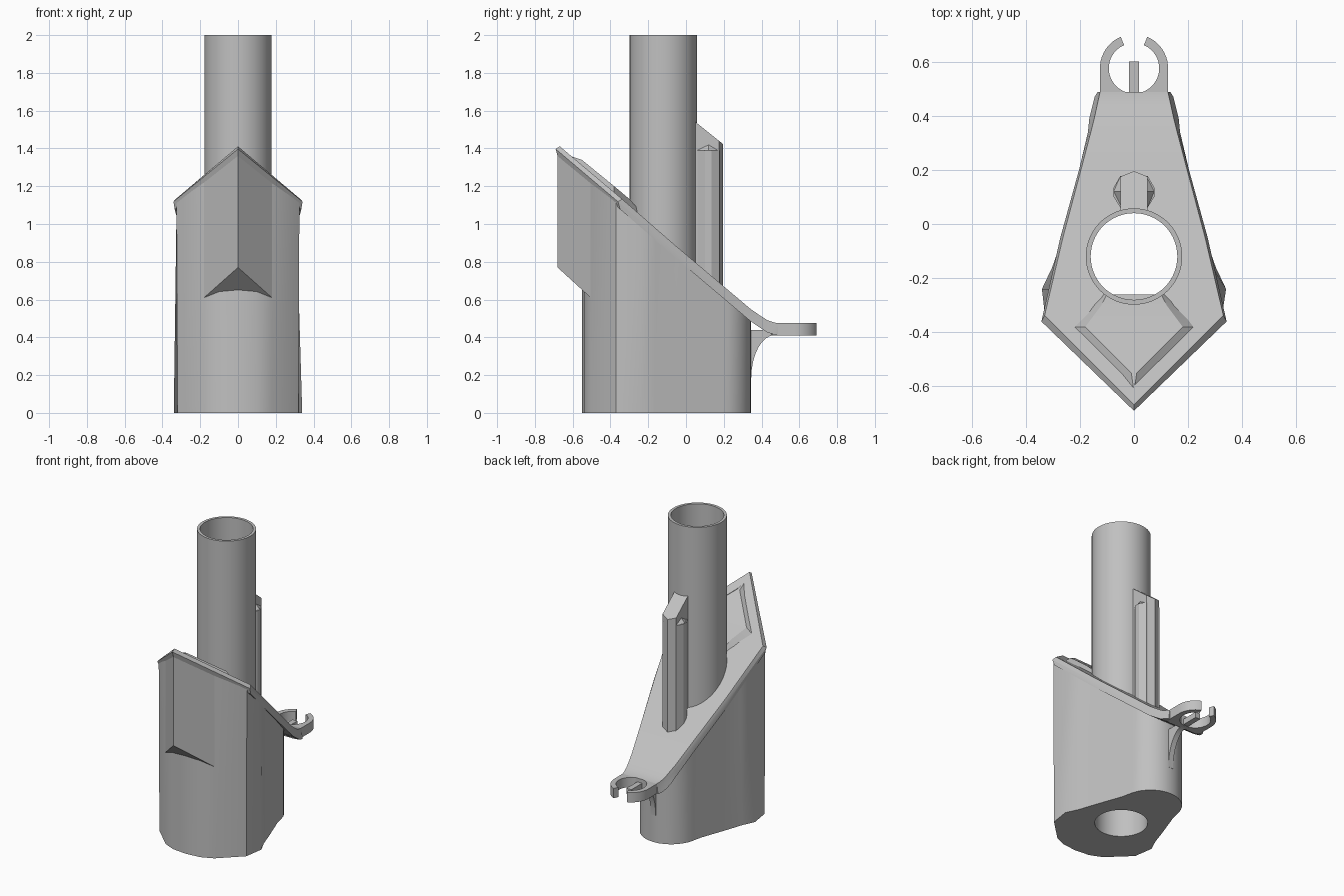
import bpy, bmesh, math
from math import sin, cos, pi

if "Cube" in bpy.data.objects:
    bpy.data.objects.remove(bpy.data.objects["Cube"])

GREY = (0.53, 0.53, 0.53, 1)
mat = bpy.data.materials.new("plain grey")
mat.use_nodes = True
mat.diffuse_color = GREY
mat.node_tree.nodes["Principled BSDF"].inputs["Base Color"].default_value = GREY


def skin(name, sections, closed=False, angle=25):
    """Join equal-length cross-sections into one solid."""
    bm = bmesh.new()
    rings = [[bm.verts.new(p) for p in s] for s in sections]
    n = len(rings[0])
    pairs = list(zip(rings, rings[1:]))
    if closed:
        pairs.append((rings[-1], rings[0]))
    else:
        bm.faces.new(rings[0])
        bm.faces.new(rings[-1])
    for a, b in pairs:
        for i in range(n):
            j = (i + 1) % n
            bm.faces.new((a[i], a[j], b[j], b[i]))
    bmesh.ops.remove_doubles(bm, verts=bm.verts, dist=1e-5)
    bmesh.ops.recalc_face_normals(bm, faces=bm.faces)
    mesh = bpy.data.meshes.new(name)
    bm.to_mesh(mesh)
    bm.free()
    mesh.materials.append(mat)
    ob = bpy.data.objects.new(name, mesh)
    bpy.context.collection.objects.link(ob)
    activate(ob)
    bpy.ops.object.shade_smooth_by_angle(angle=math.radians(angle))
    return ob


def activate(ob):
    bpy.ops.object.select_all(action="DESELECT")
    ob.select_set(True)
    bpy.context.view_layer.objects.active = ob


def box(y, xb, xt, zb, zt):
    """Symmetric four-point section at depth y."""
    return [(-xb, y, zb), (xb, y, zb), (xt, y, zt), (-xt, y, zt)]


def slope(y):
    """Height of the sloping deck."""
    return 1.405 - 0.845 * (y + 0.67)


TUBE_Y = -0.12

# Body: depth, half width at the foot, half width under the deck
stations = [(-0.55, 0, 0), (-0.54, 0.1, 0.1), (-0.505, 0.18, 0.18),
            (-0.37, 0.32, 0.325), (-0.24, 0.34, 0.31), (-0.16, 0.302, 0.29),
            (-0.05, 0.265, 0.262), (0.13, 0.2, 0.21)]
for k in range(1, 9):
    a = k * pi / 16
    w = 0.19 * cos(a) if k < 8 else 0
    stations.append((0.155 + 0.19 * sin(a), w, w))
body = skin("body", [box(y, b, t, 0, slope(y) - 0.04) for y, b, t in stations])

# Overhanging prow with its slanted underside
skin("prow", [box(y, x, x, 0.77 - 0.914 * (y + 0.68), slope(y) - 0.04)
              for y, x in [(-0.68, 0), (-0.505, 0.18)]])

# Deck: sloping plate that levels out at the back
deck_rows = [(-0.69, 0, 0), (-0.36, 0.342, 0.335), (-0.05, 0.272, 0.268),
             (0.2, 0.203, 0.203), (0.34, 0.165, 0.17), (0.39, 0.152, 0.165),
             (0.43, 0.143, 0.155), (0.47, 0.134, 0.145), (0.487, 0.13, 0.135)]
bend = {0.39: 0.517, 0.43: 0.491, 0.47: 0.478, 0.487: 0.475}
sections = []
for y, w, low in deck_rows:
    z = bend.get(y, slope(y))
    inset = 0.022 if y < -0.3 else 0
    top = w * 0.965
    sections.append([(-low, y + inset / 2, z - 0.065), (low, y + inset / 2, z - 0.065),
                     (w, y, z - 0.025), (top, y + inset, z - inset * 0.5),
                     (-top, y + inset, z - inset * 0.5), (-w, y, z - 0.025)])
deck = skin("deck", sections)

# Raised pad in front of the tube
pad = []
for y, xb, xt, h in [(-0.62, 0, 0, 0.0), (-0.55, 0.07, 0.01, 0.035),
                     (-0.38, 0.24, 0.18, 0.04), (-0.3, 0.16, 0.12, 0.04),
                     (-0.26, 0.12, 0.1, 0.03)]:
    pad.append(box(y, xb, xt, slope(y) - 0.01, slope(y) + h))
skin("raised_pad", pad, angle=15)


# Upright tube
def ring_section(a, inner, outer, low, high):
    return [(r * cos(a), TUBE_Y + r * sin(a), z)
            for r, z in [(inner, low), (outer, low), (outer, high), (inner, high)]]


turns = [2 * pi * k / 64 for k in range(64)]
skin("tube", [ring_section(a, 0.16, 0.178, 0, 2) for a in turns], closed=True)

# Bore through the body and deck
bpy.ops.mesh.primitive_cylinder_add(vertices=64, radius=0.166, depth=4,
                                    location=(0, TUBE_Y, 0))
cutter = bpy.context.object
cutter.name = "bore_cutter"
cutter.hide_render = True
for ob in (body, deck):
    activate(ob)
    mod = ob.modifiers.new("bore", "BOOLEAN")
    mod.operation = "DIFFERENCE"
    mod.solver = "EXACT"
    mod.object = cutter
    # keep the cut ahead of any shading modifier
    bpy.ops.object.modifier_move_to_index(modifier=mod.name, index=0)
    bpy.ops.object.modifier_apply(modifier=mod.name)
bpy.data.objects.remove(cutter)

# Rear rib on the tube, with a slanted top
skin("rear_rib", [box(y, x, x, slope(y) - 0.04, 1.54 - 0.8 * (y - 0.05))
                  for y, x in [(0.047, 0.05), (0.175, 0.05), (0.195, 0)]])

# Chamfered cheeks on both sides of the rib
skin("rib_cheeks", [box(y, x, x, slope(y) - 0.04, z)
                    for y, x, z in [(0.06, 0.05, 1.39), (0.1, 0.075, 1.39),
                                    (0.135, 0.075, 1.39), (0.178, 0.05, 1.39)]])
skin("cheek_caps", [box(y, x, 0.045, 1.39, z)
                    for y, x, z in [(0.06, 0.05, 1.39), (0.12, 0.075, 1.425),
                                    (0.178, 0.05, 1.39)]])

# Open clip ring at the back; its root is squared off to meet the deck
clip = []
start, end = math.radians(-247), math.radians(67)
steps = 40
for k in range(steps + 1):
    a = start + (end - start) * k / steps
    c, s = cos(a), sin(a)
    outer = 0.126 if s > 0 else 0.126 / max(abs(c), abs(s))
    clip.append([(r * c, 0.575 + r * s, z)
                 for r, z in [(0.093, 0.41), (outer, 0.41),
                              (outer, 0.475), (0.093, 0.475)]])
skin("clip_ring", clip)

# Thin tongue inside the clip and the curved web below it
skin("clip_tongue", [box(y, 0.018, 0.018, 0.412, 0.45) for y in (0.44, 0.6)])
web = [box(0.3, 0.018, 0.018, 0.15, 0.48)]
for k in range(9):
    a = k * pi / 16
    web.append(box(0.345 + 0.125 * (1 - cos(a)), 0.018, 0.018,
                   0.18 + 0.232 * sin(a), 0.44))
skin("clip_web", web)
